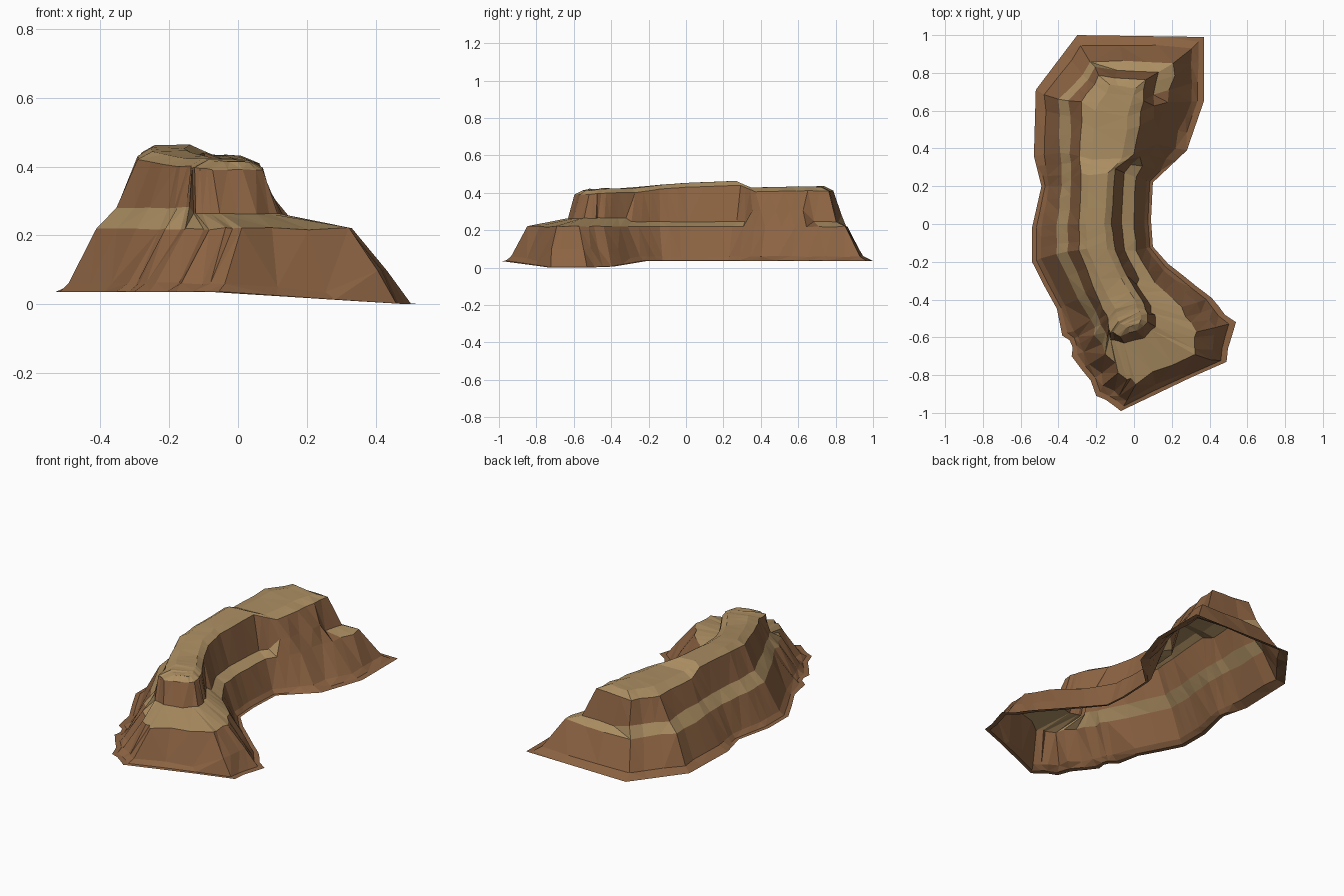
import bpy, bmesh, random
from mathutils import Vector

cube = bpy.data.objects.get("Cube")
if cube:
    bpy.data.objects.remove(cube, do_unlink=True)
random.seed(4)
SPLIT = 3          # facets per outline segment


def material(name, color):
    mat = bpy.data.materials.new(name)
    mat.use_nodes = True
    mat.diffuse_color = color
    bsdf = mat.node_tree.nodes["Principled BSDF"]
    bsdf.inputs["Base Color"].default_value = color
    bsdf.inputs["Roughness"].default_value = 1
    return mat


rock = material("brown_rock", (0.262, 0.125, 0.055, 1))
sand = material("pale_sand", (0.41, 0.27, 0.122, 1))


def outline(right, left, z_right, z_left):
    """Closed loop: up the right bank, back down the left bank, in facets."""
    pts = [Vector((x / 100, y / 100, z)) for (x, y), z in zip(right, z_right)]
    pts += [Vector((x / 100, y / 100, z)) for (x, y), z in zip(left, z_left)][::-1]
    return [a.lerp(b, s / SPLIT) for a, b in zip(pts, pts[1:] + pts[:1])
            for s in range(SPLIT)]


def roughen(ring, amount):
    """Crumble a contour, more strongly toward both ends of the ridge."""
    out = []
    for p in ring:
        a = amount * (1 if abs(p.y) > 0.45 else 0.25)
        out.append(p + Vector((random.uniform(-a, a), random.uniform(-a, a),
                               random.uniform(-a, a) * 0.3)))
    return out


def blend(low, high, amounts, heights):
    """Contour between two others, set to the given heights."""
    ring = [a.lerp(b, t) for a, b, t in zip(low, high, amounts)]
    for p, z in zip(ring, heights):
        p.z = z
    return ring


def inner_bank(p):
    """The rear right bank, where the slope runs up without a ledge."""
    return p.x > 0.0 and 0.33 < p.y < 0.7


def build(name, rings, mat, cap=False):
    """Loft stacked contours; optionally close the last one across the ridge."""
    bm = bmesh.new()
    rows = [[bm.verts.new(p) for p in ring] for ring in rings]
    n = len(rows[0])
    for low, up in zip(rows, rows[1:]):
        for i in range(n):
            j = (i + 1) % n
            bm.faces.new((low[i], low[j], up[j], up[i]))
    if cap:
        top, last = rows[-1], n - SPLIT
        half = (n - 2 * SPLIT) // 2
        for j in range(half):
            bm.faces.new((top[j], top[j + 1], top[last - j - 1], top[last - j]))
        bm.faces.new(top[half:half + SPLIT + 1])
        bm.faces.new(top[last:] + top[:1])
    bmesh.ops.triangulate(bm, faces=bm.faces[:])
    if mat is sand and not cap:
        for f in bm.faces:
            f.material_index = int(inner_bank(f.calc_center_median()))
    mesh = bpy.data.meshes.new(name)
    bm.to_mesh(mesh)
    bm.free()
    mesh.materials.append(mat)
    mesh.materials.append(rock)
    obj = bpy.data.objects.new(name, mesh)
    bpy.context.collection.objects.link(obj)


# Ground contour, dipping under the front toe
base = outline(
    [(49, -73), (54, -52), (41, -39), (18, -21), (10, -12),
     (9, 2), (10, 22), (28, 39), (37, 65), (37, 99)],
    [(-7, -99), (-20, -91), (-33, -70), (-38, -59), (-54, -20),
     (-54, -2), (-49, 20), (-53, 36), (-52, 71), (-30, 100)],
    [0, 0, 0.005] + [0.035] * 7, [0.035] * 10)

# Outer edge of the ledge, wide over the front toe
ledge = outline(
    [(31, -70), (32, -56), (25, -44), (11, -31), (1, -14),
     (0, 2), (1, 25), (12, 42), (17, 65), (22, 86)],
    [(0, -84), (-7, -80), (-18, -64), (-24, -52), (-41, -16),
     (-41, 0), (-38, 20), (-39, 38), (-39, 66), (-22, 87)],
    [0.22] * 10, [0.22] * 10)

# Rim of the upper cliff
rim_z = [0.39, 0.395, 0.40, 0.40, 0.42, 0.43, 0.44, 0.405, 0.41, 0.41]
rim = outline(
    [(6, -54), (8, -48), (4, -40), (-4, -27), (-10, -14),
     (-12, 0), (-10, 29), (0, 37), (4, 60), (6, 77)],
    [(-8, -60), (-12, -57), (-14, -50), (-18, -42), (-29, -14),
     (-29, 0), (-28, 27), (-29, 36), (-28, 64), (-18, 78)],
    rim_z, rim_z)

count = len(base)

# Crumbled front edge, keeping the main corners
base = blend(base, ledge,
             [random.uniform(0, 0.2) if i % SPLIT and p.y < -0.3 else 0
              for i, p in enumerate(base)], [p.z for p in base])
ledge = roughen(ledge, 0.014)
rim = roughen(rim, 0.008)

# Flat apron around the ground contour, then the skirt above it
apron = blend(base, ledge,
              [0.18 if p.x > 0.3 or p.y < 0.3 else 0.02 for p in base],
              [p.z + 0.002 for p in base])
skirt = blend(base, ledge,
              [0.5 if p.x > 0.3 and p.y < 0 else 0.38 for p in base],
              [0.10 if p.x > 0.3 and p.y < 0 else p.z + 0.025 for p in base])
skirt = roughen(skirt, 0.01)


def foot_rule(p):
    """How far in, and how high, the upper cliff starts above a ledge point."""
    if p.y < -0.35 and p.x > -0.1:
        return 0.84, 0.265
    if inner_bank(p):
        return 0.45, 0.305
    return (0.5, 0.28) if p.x < -0.15 else (0.55, 0.245)


rules = [foot_rule(p) for p in ledge]
foot = blend(ledge, rim, [r[0] for r in rules], [r[1] for r in rules])
foot = roughen(foot, 0.01)

# Rounded crest, drawn in from the rim toward the opposite bank
crest = []
for i, p in enumerate(rim):
    c = p.lerp(rim[(count - SPLIT - i) % count], 0.22)
    c.y *= 0.94
    c.z = p.z + 0.023
    crest.append(c)
crest = roughen(crest, 0.006)

build("lower_slope", [base, apron, skirt, ledge], rock)
build("sandy_ledge", [ledge, foot], sand)
build("upper_cliff", [foot, rim], rock)
build("plateau", [rim, crest], sand, cap=True)
